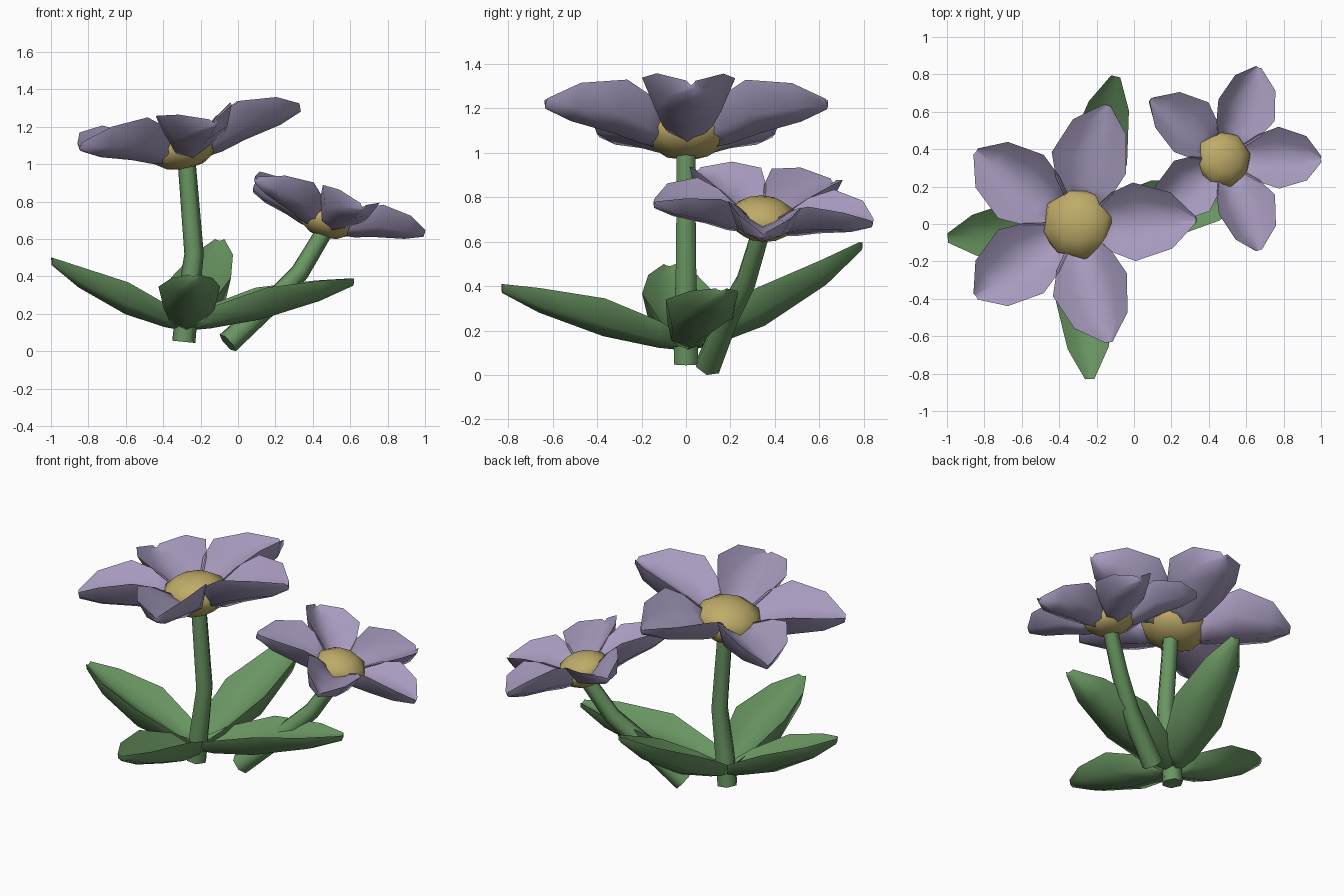
import bpy, bmesh, math
from mathutils import Vector, Matrix

if "Cube" in bpy.data.objects:
    bpy.data.objects.remove(bpy.data.objects["Cube"])


def material(name, rgb):
    m = bpy.data.materials.new(name)
    m.diffuse_color = (*rgb, 1)
    m.use_nodes = True
    m.node_tree.nodes["Principled BSDF"].inputs["Base Color"].default_value = m.diffuse_color
    return m


PETAL = material("petal_lilac", (0.39, 0.33, 0.52))
GOLD = material("centre_gold", (0.52, 0.41, 0.14))
GREEN = material("leaf_green", (0.14, 0.30, 0.12))


def finish(bm, name, mat, matrix, angle):
    bmesh.ops.recalc_face_normals(bm, faces=bm.faces)
    bm.transform(matrix)
    me = bpy.data.meshes.new(name)
    bm.to_mesh(me)
    bm.free()
    me.materials.append(mat)
    ob = bpy.data.objects.new(name, me)
    bpy.context.collection.objects.link(ob)
    bpy.ops.object.select_all(action='DESELECT')
    ob.select_set(True)
    bpy.context.view_layer.objects.active = ob
    bpy.ops.object.shade_smooth_by_angle(angle=math.radians(angle))
    return ob


def loft(rings):
    """Skin equal-sized rings of points and cap both ends."""
    bm = bmesh.new()
    loops = [[bm.verts.new(p) for p in r] for r in rings]
    n = len(loops[0])
    for a, b in zip(loops, loops[1:]):
        for i in range(n):
            j = (i + 1) % n
            bm.faces.new((a[i], a[j], b[j], b[i]))
    bm.faces.new(loops[0][::-1])
    bm.faces.new(loops[-1])
    return bm


def blade(name, stations, belly, mat, matrix):
    """Cupped blade along +x; stations = (x, half width, edge z, fold z, underside z)."""
    rings = []
    for u, h, edge, top, low in stations:
        side = low + 0.28 * (edge - low)
        inner = top + 0.42 * (edge - top)
        rings.append([(u, h, edge), (u, 0.55 * h, inner), (u, 0, top), (u, -0.55 * h, inner),
                      (u, -h, edge), (u, -belly * h, side), (u, 0, low), (u, belly * h, side)])
    return finish(loft(rings), name, mat, matrix, 75)


def stem(name, path, radii, sides=6):
    pts = [Vector(p) for p in path]
    rings = []
    for i, p in enumerate(pts):
        d = pts[min(i + 1, len(pts) - 1)] - pts[max(i - 1, 0)]
        q = Vector((0, 0, 1)).rotation_difference(d)
        rings.append([p + q @ Vector((radii[i] * math.cos(2 * math.pi * k / sides),
                                      radii[i] * math.sin(2 * math.pi * k / sides), 0))
                      for k in range(sides)])
    return finish(loft(rings), name, GREEN, Matrix(), 65)


PETAL_SHAPE = [(0.07, 0.06, 0.01, -0.02, -0.08),
               (0.21, 0.16, 0.13, 0.02, -0.06),
               (0.34, 0.21, 0.19, 0.05, -0.02),
               (0.54, 0.15, 0.175, 0.085, 0.025),
               (0.66, 0.02, 0.12, 0.10, 0.075)]


def flower(name, centre, scale, normal, angles):
    tilt = Vector((0, 0, 1)).rotation_difference(Vector(normal)).to_matrix().to_4x4()
    frame = Matrix.Translation(centre) @ tilt @ Matrix.Scale(scale, 4)
    for i, a in enumerate(angles):
        blade(f"{name}_petal_{i + 1}", PETAL_SHAPE, 0.7, PETAL,
              frame @ Matrix.Rotation(math.radians(a), 4, 'Z'))
    bm = bmesh.new()
    bmesh.ops.create_uvsphere(bm, u_segments=8, v_segments=6, radius=1)
    finish(bm, name + "_centre", GOLD,
           frame @ Matrix.Translation((0, 0, 0.005)) @ Matrix.Rotation(math.radians(12), 4, 'Z')
           @ Matrix.Diagonal((0.2, 0.2, 0.125, 1)), 50)


# Flower heads
flower("large_flower", (-0.30, 0, 1.09), 1.0, (-0.18, 0, 1), (2, 74, 144, 216, 287))
flower("small_flower", (0.475, 0.345, 0.70), 0.79, (0.29, 0.09, 1), (0, 70, 144, 216, 289))

# Stems
stem("large_stem", [(-0.29, 0, 0.05), (-0.27, 0, 0.25), (-0.235, 0, 0.52), (-0.275, 0, 1.02)],
     (0.062, 0.06, 0.052, 0.048))
stem("small_stem", [(-0.055, 0.10, 0.044), (0.19, 0.19, 0.27), (0.33, 0.27, 0.42),
                    (0.48, 0.345, 0.67)], (0.062, 0.056, 0.05, 0.045))

# Leaves: direction, length, rise
for name, ang, length, rise in (("front_leaf", 273, 0.83, 0.26), ("left_leaf", 186, 0.72, 0.35),
                                ("back_leaf", 77, 0.81, 0.45), ("right_leaf", 10, 0.91, 0.24)):
    shape = [(t * length, h, 0.11 + f * rise + e, 0.11 + f * rise + m, 0.11 + f * rise)
             for t, h, f, e, m in ((0.0, 0.04, 0.0, 0.06, 0.03),
                                   (0.15, 0.11, 0.05, 0.12, 0.05),
                                   (0.45, 0.165, 0.25, 0.17, 0.08),
                                   (0.80, 0.11, 0.66, 0.11, 0.06),
                                   (1.0, 0.025, 1.0, 0.04, 0.03))]
    blade(name, shape, 0.82, GREEN,
          Matrix.Translation((-0.28, 0, 0)) @ Matrix.Rotation(math.radians(ang), 4, 'Z'))
